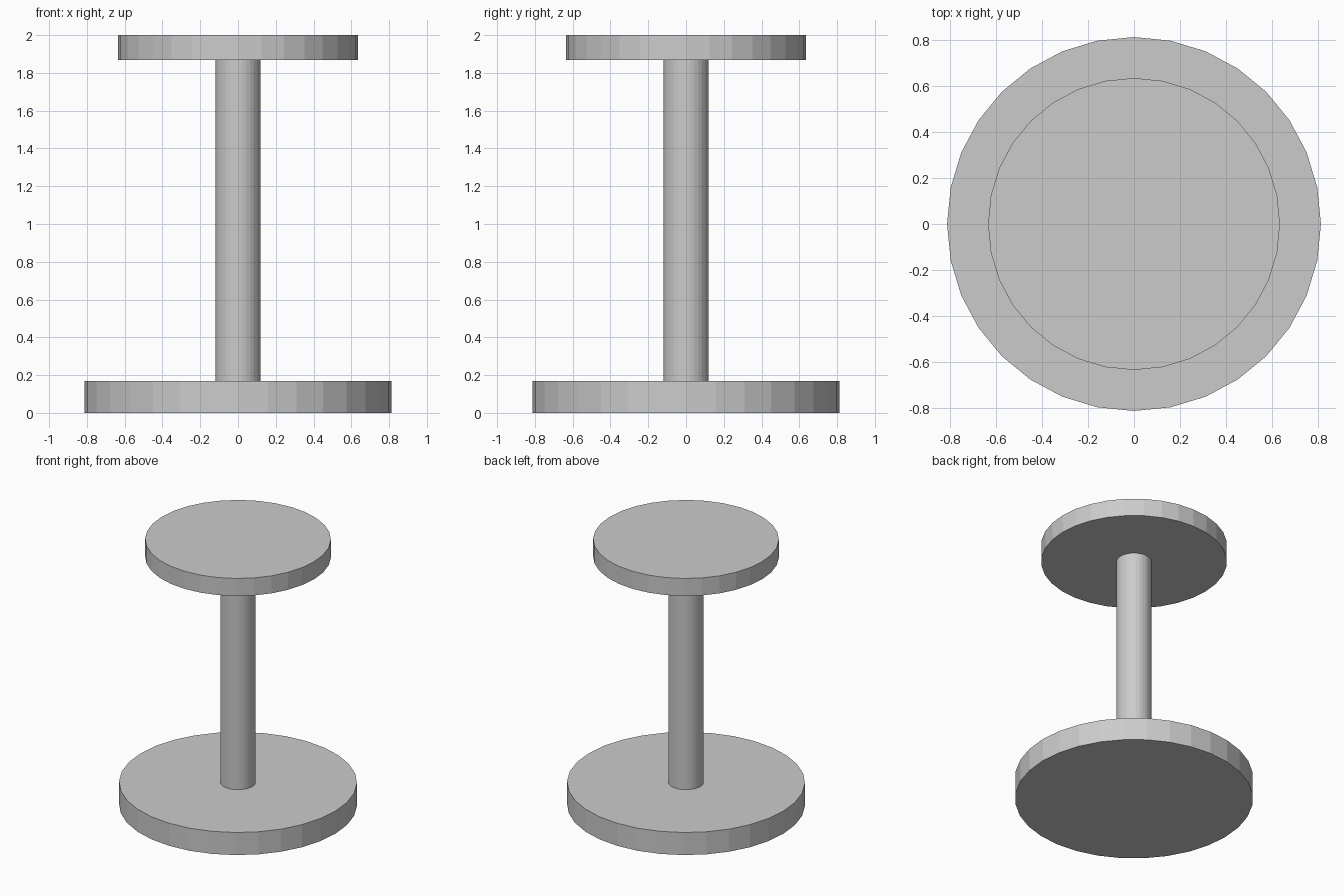
import bpy

if "Cube" in bpy.data.objects:
    bpy.data.objects.remove(bpy.data.objects["Cube"])

SIDES = 32


def disc(name, radius, z0, z1):
    """Upright flat-faced cylinder spanning z0 to z1."""
    bpy.ops.mesh.primitive_cylinder_add(
        vertices=SIDES, radius=radius, depth=z1 - z0, location=(0, 0, (z0 + z1) / 2))
    obj = bpy.context.object
    obj.name = name
    return obj


# Wide floor plate
disc("base", 0.812, 0.0, 0.17)
# Central post, meeting both plates
disc("column", 0.12, 0.17, 1.868)
# Smaller round top
disc("top_plate", 0.634, 1.868, 2.0)
